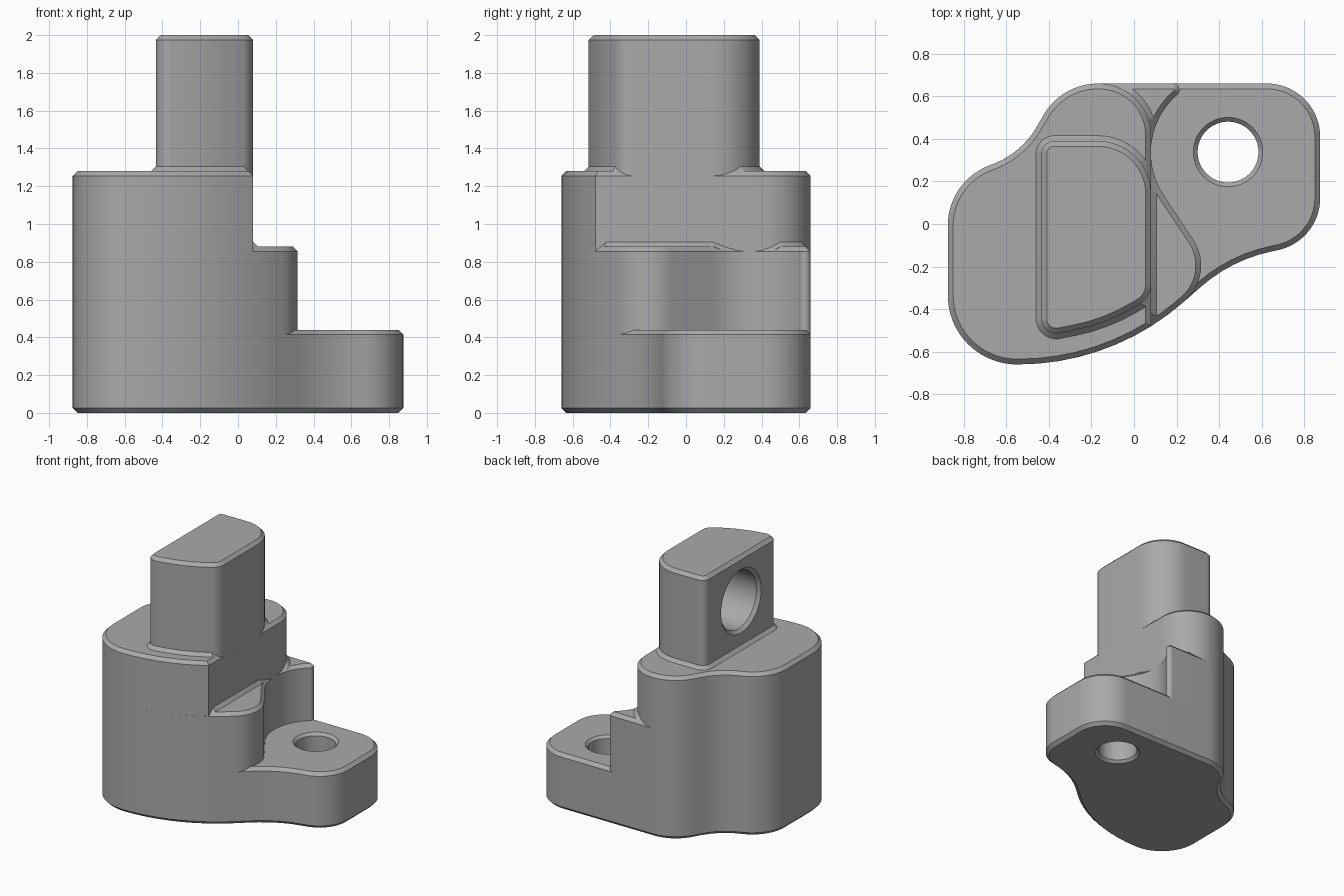
import bpy
import bmesh
from math import sin, tan, pi, ceil, radians
from mathutils import Vector, Matrix

if "Cube" in bpy.data.objects:
    bpy.data.objects.remove(bpy.data.objects["Cube"], do_unlink=True)

grey = bpy.data.materials.new("machined_grey")
grey.use_nodes = True
grey.diffuse_color = (0.4, 0.4, 0.4, 1)
grey.node_tree.nodes["Principled BSDF"].inputs["Base Color"].default_value = (0.4, 0.4, 0.4, 1)

CHAMFER = 0.025


def rounded(corners):
    """Counter-clockwise outline from (x, y, radius) corners."""
    points = []
    for i, (x, y, r) in enumerate(corners):
        p = Vector((x, y))
        a = Vector(corners[i - 1][:2])
        b = Vector(corners[(i + 1) % len(corners)][:2])
        if r == 0:
            points.append(p)
            continue
        u, v = (a - p).normalized(), (b - p).normalized()
        phi = u.angle(v)
        centre = p + (u + v).normalized() * r / sin(phi / 2)
        arm = p + u * r / tan(phi / 2) - centre
        turn = pi - phi
        if (p - a).cross(b - p) < 0:
            turn = -turn
        steps = max(4, ceil(abs(turn) / radians(5)))
        points += [centre + Matrix.Rotation(turn * k / steps, 2) @ arm for k in range(steps + 1)]
    return [p for i, p in enumerate(points) if (p - points[i - 1]).length > 0.002]


def circle(x, y, r, steps=64):
    return [Vector((x, y)) + Matrix.Rotation(2 * pi * k / steps, 2) @ Vector((r, 0)) for k in range(steps)]


def inset(outline, amount):
    """Move every edge inwards by the same amount."""
    result = []
    for i, p in enumerate(outline):
        d1 = (p - outline[i - 1]).normalized()
        d2 = (outline[(i + 1) % len(outline)] - p).normalized()
        n1, n2 = Vector((-d1.y, d1.x)), Vector((-d2.y, d2.x))
        result.append(p + (n1 + n2) * amount / (1 + n1.dot(n2)))
    return result


def loft(name, outline, levels):
    """Solid through copies of the outline at (height, inset) levels."""
    bm = bmesh.new()
    rings = [[bm.verts.new((p.x, p.y, z)) for p in inset(outline, d)] for z, d in levels]
    n = len(outline)
    for low, high in zip(rings, rings[1:]):
        for i in range(n):
            j = (i + 1) % n
            bm.faces.new((low[i], low[j], high[j], high[i]))
    bm.faces.new(rings[0][::-1])
    bm.faces.new(rings[-1])
    mesh = bpy.data.meshes.new(name)
    bm.to_mesh(mesh)
    bm.free()
    mesh.materials.append(grey)
    obj = bpy.data.objects.new(name, mesh)
    bpy.context.collection.objects.link(obj)
    return obj


def activate(obj):
    bpy.ops.object.select_all(action='DESELECT')
    obj.select_set(True)
    bpy.context.view_layer.objects.active = obj


def boolean(obj, cutter, operation):
    cutter.hide_render = True
    bpy.context.view_layer.update()
    mod = obj.modifiers.new("cut", 'BOOLEAN')
    mod.operation, mod.object, mod.solver = operation, cutter, 'EXACT'
    activate(obj)
    bpy.ops.object.modifier_apply(modifier=mod.name)
    bpy.data.objects.remove(cutter, do_unlink=True)


def block(name, outline, bottom, top):
    """Prism with a chamfered top edge."""
    return loft(name, outline, [(bottom, 0), (top - CHAMFER, 0), (top, CHAMFER)])


def skirt(name, outline, floor):
    """Sloped collar where a wall meets the floor below it."""
    return loft(name, outline, [(floor - 0.015, -CHAMFER), (floor, -CHAMFER), (floor + CHAMFER, 0)])


def slope_cutter(outline, floor):
    """Floor outline whose edge chamfer carries on above the floor."""
    edge = floor - CHAMFER
    return loft("slope_cutter", outline, [(edge - 0.2, 0), (edge, 0), (edge + 0.06, 0.06)])


# Outlines share the same left side
left_back = [(-0.34, 0.66, 0.295), (-0.527, 0.336, 0.4), (-0.875, 0.197, 0.3), (-0.875, -0.66, 0.325)]
front_curve = (-0.10, -0.66, 1.18)

flange_outline = rounded(left_back + [
    front_curve, (0.46, -0.167, 0.73), (0.875, -0.082, 0.25), (0.875, 0.66, 0.25)])
step_outline = rounded(left_back + [
    front_curve, (0.385, -0.233, 0.22), (-0.033, 0.395, 0.36), (0.262, 0.66, 0.03)])
body_outline = rounded(left_back + [
    (-0.207, -0.66, 1.178), (0.08, -0.48, 0), (0.08, 0.66, 0.245)])
post_outline = rounded([
    (-0.435, 0.39, 0.06), (-0.435, -0.53, 0.07), (-0.13, -0.47, 0.9),
    (0.08, -0.345, 0.11), (0.08, 0.39, 0.25)])

# Mounting flange with a chamfered through hole
flange = loft("mounting_flange", flange_outline,
              [(0, CHAMFER), (CHAMFER, 0), (0.44 - CHAMFER, 0), (0.44, CHAMFER)])
bolt_hole = loft("bolt_hole_cutter", circle(0.442, 0.338, 0.143),
                 [(-0.03, -0.05), (0.02, 0), (0.42, 0), (0.47, -0.05)])
boolean(flange, bolt_hole, 'DIFFERENCE')

# Stepped body and upright post
step = block("lower_step", step_outline, 0.3, 0.88)
body = block("main_body", body_outline, 0.75, 1.28)
post = block("upright_post", post_outline, 1.1, 2.0)

# Blind bore in the side of the post
bore = loft("bore_cutter", circle(0, 0, 0.225), [(-0.36, 0), (-0.025, 0), (0.03, -0.055)])
bore.rotation_euler.y = -pi / 2
bore.location = (-0.435, -0.065, 1.65)
boolean(post, bore, 'DIFFERENCE')

# Sloped collars, trimmed to the edges of the floors they stand on
body_skirt = skirt("body_collar", body_outline, 0.88)
boolean(body_skirt, slope_cutter(flange_outline, 0.88), 'INTERSECT')
pocket = loft("pocket_cutter", circle(0.442, 0.335, 0.36, 96), [(0.7, 0), (0.855, 0), (0.92, -0.065)])
boolean(body_skirt, pocket, 'DIFFERENCE')
post_skirt = skirt("post_collar", post_outline, 1.28)
boolean(post_skirt, slope_cutter(body_outline, 1.28), 'INTERSECT')

for part in (flange, step, body, post, body_skirt, post_skirt):
    activate(part)
    bpy.ops.object.shade_smooth_by_angle(angle=radians(30))
